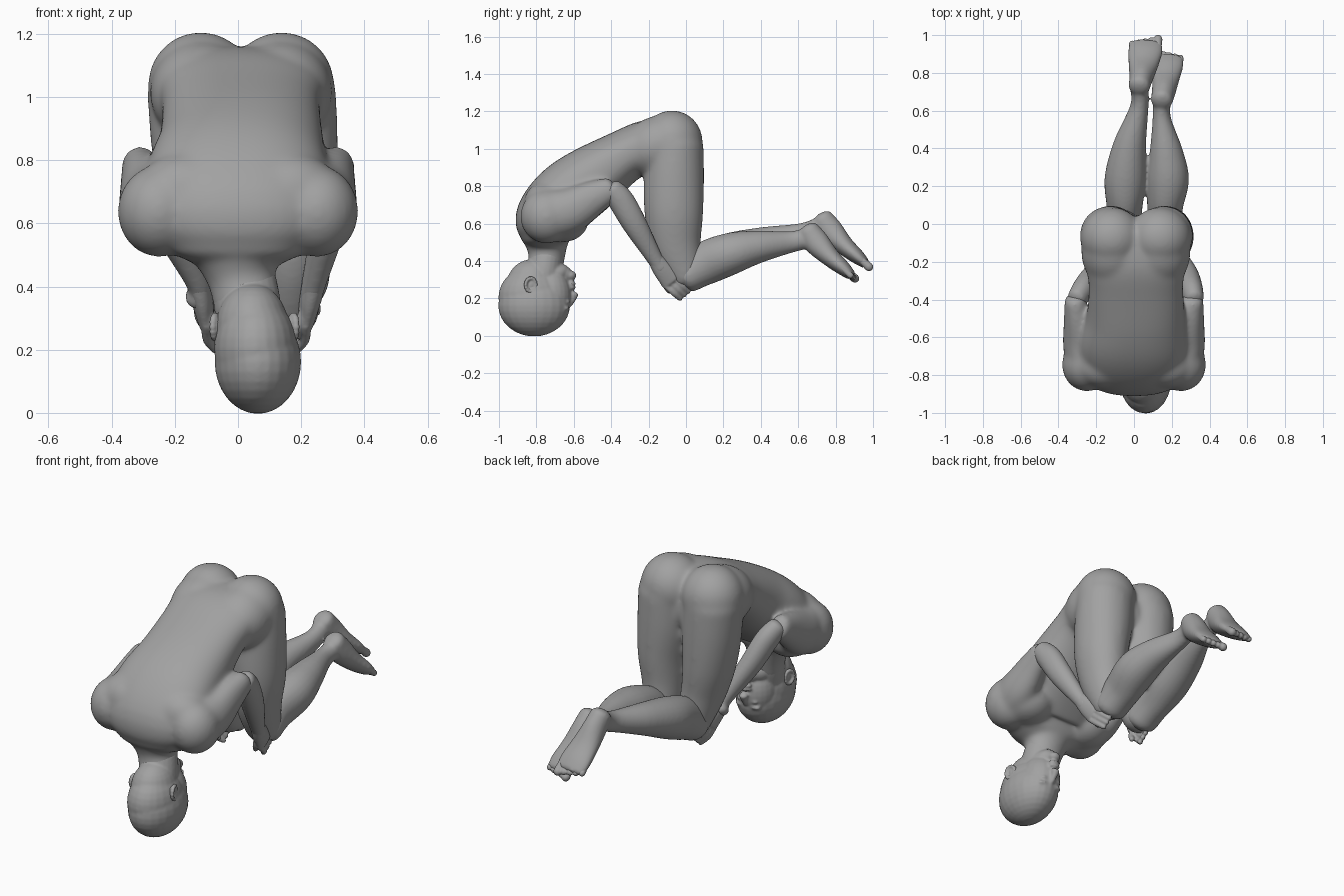
import bpy, bmesh, math
from mathutils import Vector, Matrix

grey = bpy.data.materials.new("grey")
grey.diffuse_color = (0.36, 0.36, 0.36, 1)


def spline(pts, steps=5):
    """Catmull-Rom through rings (x, y, z, half width, half depth)."""
    p = [pts[0]] + list(pts) + [pts[-1]]
    out = []
    for i in range(1, len(p) - 2):
        for k in range(steps):
            t = k / steps
            out.append([0.5 * (2 * b + (c - a) * t + (2 * a - 5 * b + 4 * c - d) * t * t
                               + (3 * b - a - 3 * c + d) * t ** 3)
                        for a, b, c, d in zip(p[i - 1], p[i], p[i + 1], p[i + 2])])
    return out + [list(pts[-1])]


def tube(bm, pts, sides=24, cap=0.6, square=1.0):
    """Rounded limb along a path; square < 1 makes the section boxier."""
    rings = spline(pts)
    pos = [Vector(r[:3]) for r in rings]
    n, frames = len(rings), []
    for i, r in enumerate(rings):
        t = (pos[min(i + 1, n - 1)] - pos[max(i - 1, 0)]).normalized()
        frames.append((pos[i], t, r[3], r[4]))

    def dome(f, sign):
        c, t, w, d = f
        return [(c + t * sign * min(w, d) * cap * math.sin(a), t, w * math.cos(a), d * math.cos(a))
                for a in (0.45, 0.9, 1.3)]

    def power(v):
        return math.copysign(abs(v) ** square, v)
    frames = dome(frames[0], -1)[::-1] + frames + dome(frames[-1], 1)
    loops = []
    for c, t, w, d in frames:
        side = (Vector((1, 0, 0)) - t * t.x).normalized()
        up = t.cross(side)
        angles = [2 * math.pi * k / sides for k in range(sides)]
        loops.append([bm.verts.new(c + side * w * power(math.cos(a)) + up * d * power(math.sin(a)))
                      for a in angles])
    faces = [bm.faces.new(loops[0][::-1]), bm.faces.new(loops[-1])]
    for a, b in zip(loops, loops[1:]):
        for k in range(sides):
            j = (k + 1) % sides
            faces.append(bm.faces.new((a[k], a[j], b[j], b[k])))
    bmesh.ops.recalc_face_normals(bm, faces=faces)


def ball(bm, c, r, tilt=0.0):
    """Ellipsoid, optionally tilted about x (degrees)."""
    m = Matrix.Translation(c) @ Matrix.Rotation(math.radians(tilt), 4, 'X') @ Matrix.Diagonal((*r, 1))
    bmesh.ops.create_uvsphere(bm, u_segments=24, v_segments=16, radius=1, matrix=m)


def finish(name, bm, voxel, smooth):
    me = bpy.data.meshes.new(name)
    bm.to_mesh(me)
    bm.free()
    me.materials.append(grey)
    ob = bpy.data.objects.new(name, me)
    bpy.context.collection.objects.link(ob)
    rm = ob.modifiers.new("blend", 'REMESH')
    rm.mode, rm.voxel_size, rm.use_smooth_shade = 'VOXEL', voxel, True
    sm = ob.modifiers.new("soften", 'SMOOTH')
    sm.factor, sm.iterations = 0.5, smooth


trunk = bmesh.new()
# torso, pelvis to collar
tube(trunk, [(0.01, -.06, 1.04, .22, .12), (.01, -.2, 1.015, .262, .14),
             (.01, -.33, .96, .25, .143), (.01, -.5, .845, .262, .177),
             (0, -.64, .74, .29, .188), (0, -.74, .625, .29, .175),
             (0, -.75, .54, .23, .14)], sides=40, square=.85)
# neck and its flare into the shoulders
tube(trunk, [(0, -.75, .58, .21, .15), (.003, -.745, .49, .145, .115),
             (.012, -.745, .42, .108, .097), (.03, -.76, .34, .107, .098)])
# crotch
ball(trunk, (.01, -.06, .95), (.09, .11, .14))

for s in (-1, 1):
    # buttock, hip and upper back
    ball(trunk, (.01 + s * .128, -.075, 1.038), (.168, .165, .168))
    ball(trunk, (.01 + s * .125, -.15, 1.015), (.165, .2, .16), 20)
    ball(trunk, (s * .16, -.735, .69), (.17, .13, .14), 45)
    # shoulder, armpit and upper arm
    ball(trunk, (s * .25, -.745, .638), (.132, .142, .145))
    ball(trunk, (s * .2, -.66, .615), (.14, .14, .115))
    tube(trunk, [(s * .265, -.71, .65, .1, .13),
                 (s * .282, -.62, .67, .096, .122), (s * .3, -.5, .735, .072, .095),
                 (s * .312, -.40, .785, .058, .068)], cap=.5)

# thighs: x of hip, mid thigh, knee
for xh, xm, xk in ((-.13, -.105, -.05), (.153, .178, .165)):
    tube(trunk, [(xh, -.06, 1.02, .158, .155), (xh * .6 + xm * .4, -.065, .84, .154, .162),
                 (xm, -.065, .66, .136, .158), (xm * .5 + xk * .5, -.055, .5, .115, .138),
                 (xk, -.015, .36, .095, .107), (xk, .0, .31, .086, .087)])
finish("trunk_and_thighs", trunk, .0095, 36)

# forearms: x of elbow, mid forearm, wrist
limbs = bmesh.new()
for xe, xm, xw in ((-.302, -.215, -.125), (.318, .285, .24)):
    tube(limbs, [(xe, -.395, .785, .052, .058), (xe * .6 + xm * .4, -.345, .72, .06, .07),
                 (xm, -.27, .59, .056, .065), (xw, -.165, .41, .039, .043),
                 (xw - .01, -.13, .36, .036, .044)])

# lower legs: x of knee, calf, ankle and foot shift
for xk, xc, xa, dy, dz, w in ((-.05, -.045, .028, .085, .064, 1), (.165, .18, .147, .01, .002, .9)):
    tube(limbs, [(xk, .005, .315, .09, .09), (xk, .1, .385, .096, .115),
                 (xc, .24, .44, .111, .112),
                 (xc * .7 + xa * .3, .38 + dy * .4, .475 + dz * .3, .088, .088),
                 (xa, .55 + dy * .8, .5 + dz * .7, .049, .058),
                 (xa, .64 + dy, .52 + dz, .049, .055)])
    # foot, sole turned up
    tube(limbs, [(xa, .645 + dy, .56 + dz, .057, .06), (xa + .01, .69 + dy, .495 + dz, .063, .068),
                 (xa + .022, .76 + dy, .42 + dz, .08 * w, .052),
                 (xa + .032, .83 + dy, .36 + dz, .092 * w, .04),
                 (xa + .037, .87 + dy, .325 + dz, .086 * w, .028)])
finish("forearms_and_lower_legs", limbs, .0085, 9)

# skull, nape, face and jaw
head = bmesh.new()
tube(head, [(.018, -.745, .42, .103, .09), (.03, -.76, .34, .106, .097), (.04, -.77, .27, .1, .095)])
ball(head, (.063, -.812, .162), (.137, .192, .165))
ball(head, (.056, -.825, .205), (.132, .178, .165))
ball(head, (.045, -.82, .27), (.115, .14, .14))
ball(head, (.054, -.73, .215), (.107, .118, .15))
tube(head, [(.035, -.76, .33, .098, .06), (.043, -.67, .33, .068, .056), (.046, -.64, .325, .042, .043)])
# chin, nose, lips, brows and eyes melt into the head
ball(head, (.046, -.62, .322), (.034, .034, .028))
tube(head, [(.058, -.625, .165, .014, .016), (.056, -.606, .2, .018, .02),
            (.054, -.598, .222, .025, .024)], sides=12)
for z in (.258, .28):
    ball(head, (.05, -.613, z), (.036, .024, .011))
for s in (-1, 1):
    ball(head, (.056 + s * .043, -.637, .182), (.022, .017, .012))
    ball(head, (.058 + s * .042, -.645, .148), (.036, .022, .013))
finish("head", head, .0065, 7)

# ears
ears = bmesh.new()
for s in (-1, 1):
    for k in range(14):
        a = 2 * math.pi * k / 14
        ball(ears, (.052 + s * (.124 - .008 * math.cos(a)), -.83 + .028 * math.cos(a),
                    .272 + .036 * math.sin(a)), (.012, .01, .011))
    ball(ears, (.052 + s * .113, -.83, .272), (.016, .028, .034))
finish("ears", ears, .005, 4)

# toes, largest on the inner side
toes = bmesh.new()
for xa, inner, dy, dz, w in ((.065, 1, .085, .064, 1), (.182, -1, .01, .002, .85)):
    for k in range(5):
        x = xa + inner * (.062 - k * .034) * w
        r = .024 if k == 0 else .018
        y, z = .893 - .006 * k + dy, .305 + .004 * k + dz
        tube(toes, [(x, y - .045, z + .04, r * .8, r * .8), (x, y, z, r, r)], sides=12, cap=1)
finish("toes", toes, .006, 2)

# hands wrapped over the knees
hands = bmesh.new()
for xw, s in ((-.125, -1), (.24, 1)):
    tube(hands, [(xw, -.165, .41, .036, .041), (xw - s * .012, -.125, .355, .034, .053),
                 (xw - s * .025, -.075, .295, .027, .06)], sides=20)
    for k in range(4):
        u = (k - 1.5) * .027
        y, z = -.085 + u * .8, .305 + u * .7
        tube(hands, [(xw - s * .025, y, z, .017, .017),
                     (xw - s * .03, y + .05, z - .045, .017, .017),
                     (xw - s * .055, y + .085, z - .077, .014, .014)], sides=12, cap=1)
    tube(hands, [(xw - s * .02, -.13, .34, .02, .022), (xw - s * .045, -.115, .28, .018, .018),
                 (xw - s * .065, -.09, .24, .015, .015)], sides=12, cap=1)
finish("hands", hands, .006, 4)
